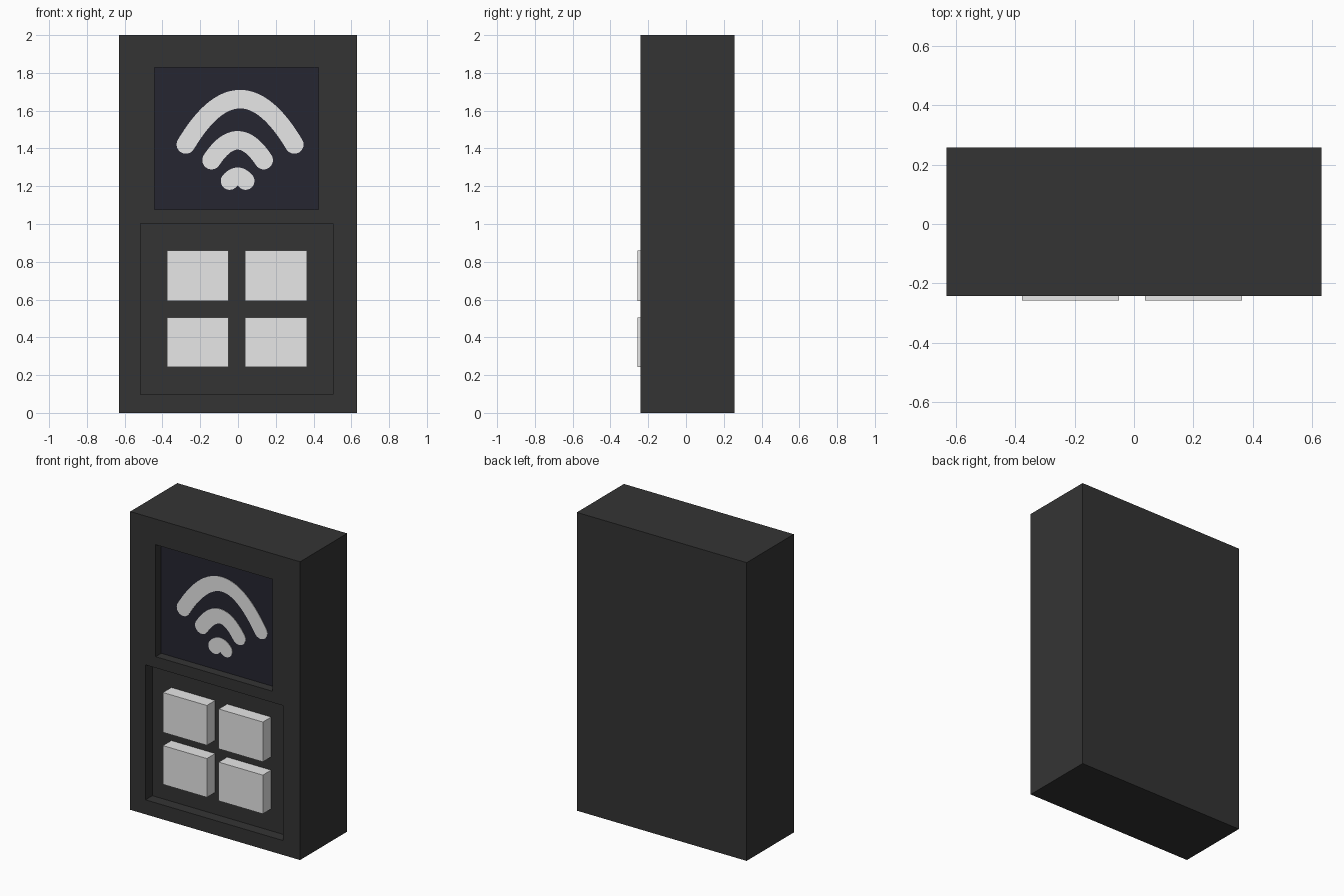
import bpy, bmesh, math

if "Cube" in bpy.data.objects:
    bpy.data.objects.remove(bpy.data.objects["Cube"])


def material(name, r, g, b):
    m = bpy.data.materials.new(name)
    m.diffuse_color = (r, g, b, 1)
    m.use_nodes = True
    m.node_tree.nodes["Principled BSDF"].inputs["Base Color"].default_value = m.diffuse_color
    return m


CHARCOAL = material("charcoal", 0.034, 0.034, 0.034)
NAVY = material("dark navy", 0.0194, 0.0194, 0.031)
LIGHT = material("light grey", 0.8, 0.8, 0.8)

FRONT, BACK = -0.242, 0.257
SCREEN_FLOOR = FRONT + 0.062
KEYPAD_FLOOR = FRONT + 0.073


def add_mesh(name, bm, mat):
    bmesh.ops.recalc_face_normals(bm, faces=bm.faces)
    mesh = bpy.data.meshes.new(name)
    bm.to_mesh(mesh)
    bm.free()
    mesh.materials.append(mat)
    obj = bpy.data.objects.new(name, mesh)
    bpy.context.collection.objects.link(obj)
    return obj


def box(name, x, y, z, mat):
    """Box from (min, max) pairs on each axis."""
    bm = bmesh.new()
    bmesh.ops.create_cube(bm, size=1)
    for v in bm.verts:
        v.co = [r[0] if c < 0 else r[1] for c, r in zip(v.co, (x, y, z))]
    return add_mesh(name, bm, mat)


# Case with two recesses cut into the front
case = box("case", (-0.63, 0.63), (FRONT, BACK), (0, 2), CHARCOAL)
SCREEN_X, SCREEN_Z = (-0.442, 0.427), (1.077, 1.828)
cutters = [
    box("screen_cutter", SCREEN_X, (FRONT - 0.1, SCREEN_FLOOR), SCREEN_Z, CHARCOAL),
    box("keypad_cutter", (-0.517, 0.503), (FRONT - 0.1, KEYPAD_FLOOR), (0.097, 1.002), CHARCOAL),
]
bpy.context.view_layer.objects.active = case
for cutter in cutters:
    cutter.hide_render = True
    mod = case.modifiers.new("recess", 'BOOLEAN')
    mod.operation = 'DIFFERENCE'
    mod.solver = 'EXACT'
    mod.object = cutter
    bpy.ops.object.modifier_apply(modifier=mod.name)
for cutter in cutters:
    bpy.data.objects.remove(cutter)

# Screen panel at the bottom of the upper recess
box("screen", SCREEN_X, (SCREEN_FLOOR - 0.002, SCREEN_FLOOR + 0.004), SCREEN_Z, NAVY)

# Four push buttons
for row, z in (("upper", (0.593, 0.86)), ("lower", (0.244, 0.504))):
    for side, x in (("left", (-0.377, -0.051)), ("right", (0.037, 0.364))):
        box(f"{row}_{side}_button", x, (-0.257, KEYPAD_FLOOR + 0.005), z, LIGHT)


def signal_arc(name, cx, half, top, sag, r, columns=64):
    """Flat round-ended stroke along an arch, filled column by column."""
    path = []
    for i in range(201):
        u = i / 100 - 1
        path.append((cx + half * u, top - sag * u * u))
    bm = bmesh.new()
    y = SCREEN_FLOOR - 0.005
    previous = None
    for i in range(columns + 1):
        x = cx - (half + r) * 0.9999 * math.cos(math.pi * i / columns)
        spans = [(z, math.sqrt(r * r - (x - px) ** 2))
                 for px, z in path if abs(x - px) < r]
        pair = (bm.verts.new((x, y, min(z - h for z, h in spans))),
                bm.verts.new((x, y, max(z + h for z, h in spans))))
        if previous:
            bm.faces.new((previous[0], pair[0], pair[1], previous[1]))
        previous = pair
    # Give the plate a slight thickness towards the screen
    res = bmesh.ops.extrude_face_region(bm, geom=bm.faces[:])
    for v in res["geom"]:
        if isinstance(v, bmesh.types.BMVert):
            v.co.y += 0.004
    return add_mesh(name, bm, LIGHT)


# Signal-strength arcs on the screen
signal_arc("large_arc", 0.011, 0.287, 1.661, 0.24, 0.049)
signal_arc("middle_arc", -0.002, 0.138, 1.443, 0.105, 0.049)
signal_arc("small_arc", -0.002, 0.042, 1.252, 0.024, 0.047)
